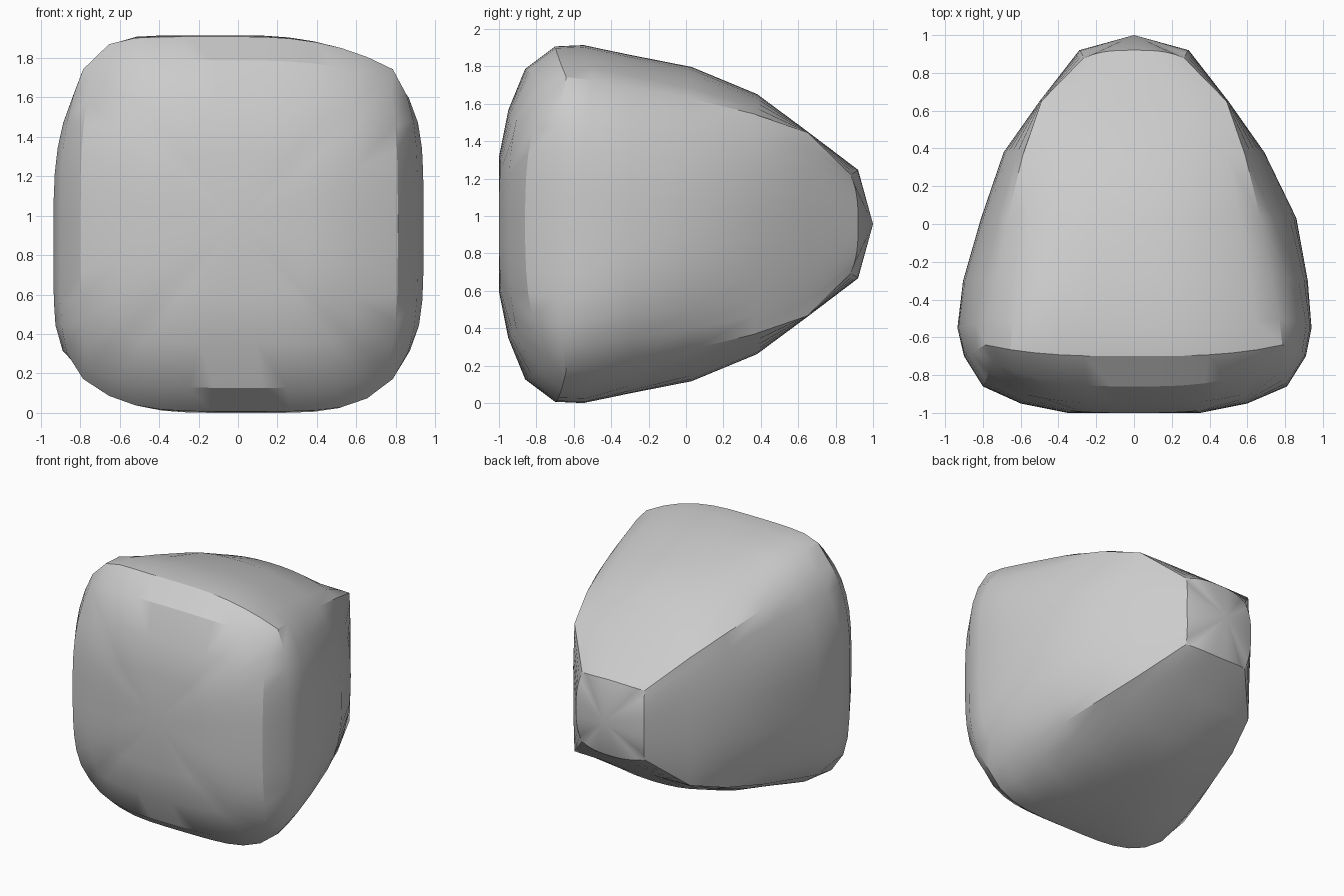
import bpy
import bmesh
import math

cube = bpy.data.objects.get("Cube")
if cube:
    bpy.data.objects.remove(cube, do_unlink=True)

grey = bpy.data.materials.new("light grey")
grey.use_nodes = True
colour = (0.6, 0.6, 0.6, 1)
grey.diffuse_color = colour
grey.node_tree.nodes["Principled BSDF"].inputs["Base Color"].default_value = colour

CENTRE_Z = 0.957
SEGMENTS = 12  # steps along each side of a ring

# Rings from the domed front to the blunt back tip:
# (y at side middle, y at corner, right, height and left reach, corner reach, squareness)
RINGS = [
    (-1.0, -0.99, 0.35, 0.36, 0.35, 0.33, 0.6),
    (-0.95, -0.905, 0.6, 0.61, 0.6, 0.57, 0.6),
    (-0.86, -0.73, 0.81, 0.83, 0.8, 0.745, 0.8),
    (-0.7, -0.64, 0.91, 0.95, 0.9, 0.785, 1),
    (-0.55, -0.5, 0.94, 0.957, 0.935, 0.77, 1),
    (-0.3, -0.28, 0.92, 0.905, 0.905, 0.73, 0.5),
    (0.03, 0.03, 0.86, 0.84, 0.81, 0.67, 0.1),
    (0.38, 0.36, 0.69, 0.695, 0.69, 0.59, 0),
    (0.65, 0.65, 0.5, 0.495, 0.5, 0.49, 0),
    (0.92, 0.88, 0.29, 0.29, 0.29, 0.265, 0),
]

# How squarely each side (+x, top, -x, bottom) runs into its first and last corner
FULLNESS = [(5, 4.5), (2.6, 8), (3, 7), (4, 5)]
ROUND = 2.2


def bulged_ring(bm, y_mid, y_corner, right, height, left, corner, squareness):
    """Square loop whose four sides bow outward between the corners."""
    loop = []
    for side, mid in enumerate((right, height, left, height)):
        cos, sin = round(math.cos(side * math.pi / 2)), round(math.sin(side * math.pi / 2))
        for step in range(SEGMENTS):
            u = 2 * step / SEGMENTS - 1
            power = ROUND + (FULLNESS[side][u > 0] - ROUND) * squareness
            out = mid + (corner - mid) * abs(u) ** power
            along = corner * u
            x = out * cos - along * sin
            z = out * sin + along * cos
            y = y_mid + (y_corner - y_mid) * abs(u) ** 3
            loop.append(bm.verts.new((x, y, CENTRE_Z + z)))
    return loop


def close_with_fan(bm, loop, y):
    tip = bm.verts.new((0, y, CENTRE_Z))
    for i, vert in enumerate(loop):
        bm.faces.new((vert, loop[(i + 1) % len(loop)], tip))


# Bulged block tapering to the back
bm = bmesh.new()
loops = [bulged_ring(bm, *ring) for ring in RINGS]
for a, b in zip(loops, loops[1:]):
    for i in range(len(a)):
        j = (i + 1) % len(a)
        bm.faces.new((a[i], a[j], b[j], b[i]))
close_with_fan(bm, loops[0], -1.0)
close_with_fan(bm, loops[-1], 1.0)
bmesh.ops.recalc_face_normals(bm, faces=bm.faces)

mesh = bpy.data.meshes.new("tapered_block")
bm.to_mesh(mesh)
bm.free()
mesh.materials.append(grey)
block = bpy.data.objects.new("tapered_block", mesh)
bpy.context.collection.objects.link(block)

# Smooth faces, crisp corner ridges
bpy.ops.object.select_all(action='DESELECT')
block.select_set(True)
bpy.context.view_layer.objects.active = block
bpy.ops.object.shade_smooth_by_angle(angle=math.radians(30))
